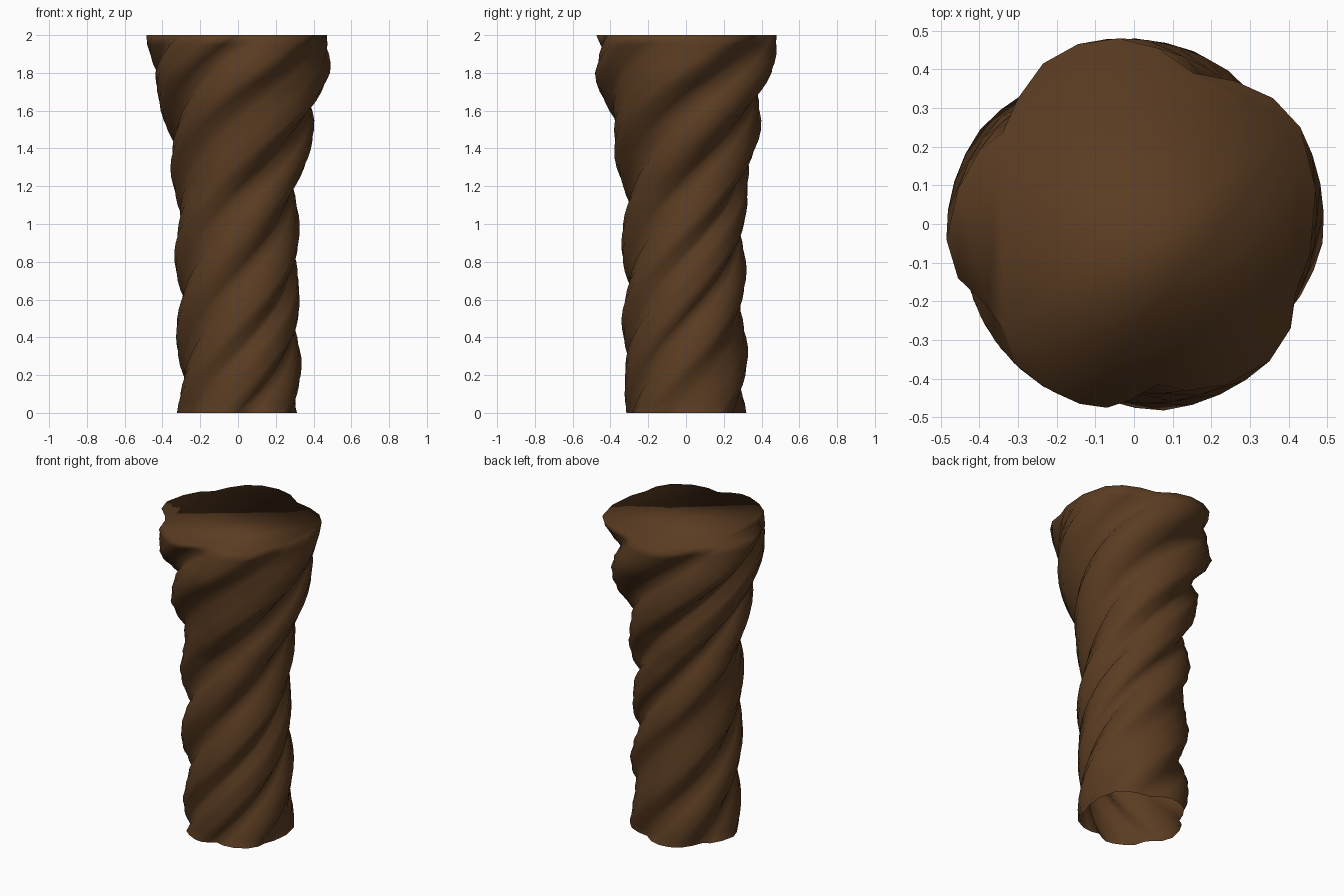
import bpy, bmesh, math

if "Cube" in bpy.data.objects:
    bpy.data.objects.remove(bpy.data.objects["Cube"])

# Five-lobed outline of the top end (x, y)
OUTLINE = [(.47, .09), (.43, .25), (.36, .325), (.26, .37), (.155, .39), (.06, .455),
           (-.04, .48), (-.145, .465), (-.235, .415), (-.30, .325), (-.34, .235),
           (-.40, .19), (-.455, .09), (-.485, -.04), (-.455, -.14), (-.38, -.212),
           (-.34, -.27), (-.31, -.36), (-.235, -.42), (-.14, -.465), (-.07, -.475),
           (-.01, -.455), (.06, -.415), (.14, -.43), (.24, -.415), (.35, -.355),
           (.405, -.27), (.418, -.18), (.455, -.08)]
# Trunk flare: height, outline scale, groove depth factor
FLARE = [(0, .665, 1.1), (.3, .67, 1.35), (1.0, .67, 1.4), (1.2, .69, 1.5),
         (1.4, .765, 1.6), (1.6, .86, 1.6), (1.8, .96, 1.5), (2, 1, 1)]
HEIGHT, RINGS, TWIST, PEAK = 2.0, 40, math.tau, .48


def flare(z):
    for (z0, s0, d0), (z1, s1, d1) in zip(FLARE, FLARE[1:]):
        if z <= z1 + 1e-6:
            t = (z - z0) / (z1 - z0)
            return s0 + (s1 - s0) * t, d0 + (d1 - d0) * t


def bump(z, lo, hi):
    t = min(max((z - lo) / (hi - lo), 0), 1)
    return math.sin(math.pi * t) ** 2


bark = bpy.data.materials.new("brown bark")
bark.diffuse_color = (.105, .046, .016, 1)
bark.use_nodes = True
bark.node_tree.nodes["Principled BSDF"].inputs["Base Color"].default_value = bark.diffuse_color

# Twisted trunk: the outline turns once around on its way up, open underneath
bm = bmesh.new()
rings = []
for i in range(RINGS + 1):
    z = HEIGHT * i / RINGS
    turn = TWIST * (z / HEIGHT - 1)
    s, depth = flare(z)
    dx, dy = .012 * bump(z, 1, 2), -.018 * bump(z, 0, 1.4)
    ring = []
    for x, y in OUTLINE:
        r = s * (PEAK - depth * (PEAK - math.hypot(x, y)))
        a = math.atan2(y, x) + turn
        ring.append(bm.verts.new((r * math.cos(a) + dx, r * math.sin(a) + dy, z)))
    rings.append(ring)
N = len(OUTLINE)
for lo, hi in zip(rings, rings[1:]):
    for k in range(N):
        j = (k + 1) % N
        # split along the grooves so the ridges stay clean
        bm.faces.new((lo[k], hi[j], hi[k]))
        bm.faces.new((lo[k], lo[j], hi[j]))
# Top cap
bm.faces.new(rings[-1])
for f in bm.faces:
    f.smooth = True
mesh = bpy.data.meshes.new("twisted_trunk")
bm.to_mesh(mesh)
bm.free()
mesh.materials.append(bark)
bpy.context.collection.objects.link(bpy.data.objects.new("twisted_trunk", mesh))
